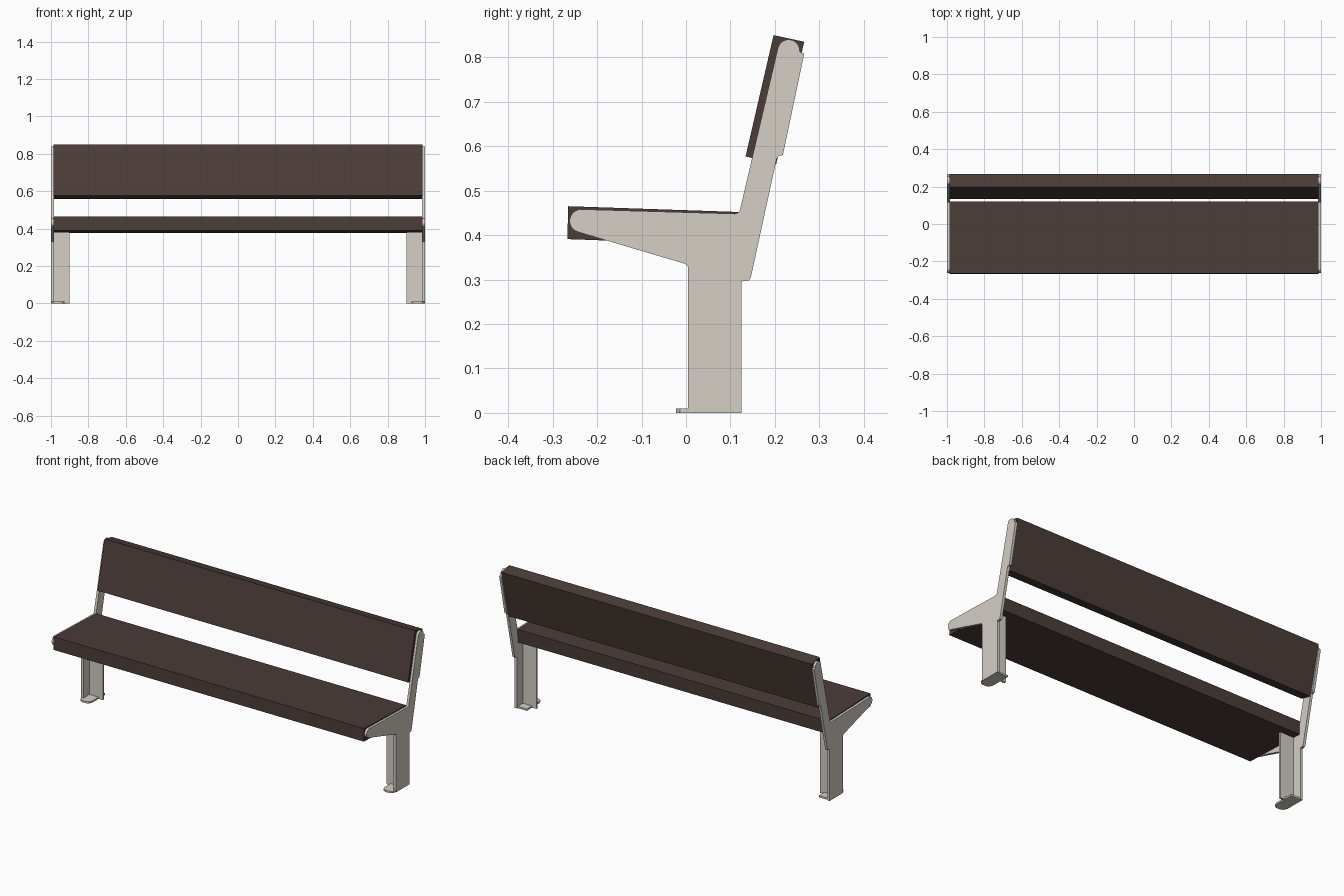
import bpy, bmesh, math

if "Cube" in bpy.data.objects:
    bpy.data.objects.remove(bpy.data.objects["Cube"])


def material(name, rgb):
    m = bpy.data.materials.new(name)
    m.diffuse_color = (*rgb, 1)
    m.use_nodes = True
    m.node_tree.nodes["Principled BSDF"].inputs["Base Color"].default_value = m.diffuse_color
    return m


WOOD = material("dark_wood", (0.07, 0.046, 0.04))
METAL = material("pale_metal", (0.66, 0.62, 0.56))


def make(name, bm, mat):
    bmesh.ops.recalc_face_normals(bm, faces=bm.faces)
    me = bpy.data.meshes.new(name)
    bm.to_mesh(me)
    bm.free()
    me.materials.append(mat)
    ob = bpy.data.objects.new(name, me)
    bpy.context.collection.objects.link(ob)
    return ob


def extrude(name, pts, offset, mat):
    """Fill a closed outline and extrude it by an offset vector."""
    bm = bmesh.new()
    face = bm.faces.new([bm.verts.new(p) for p in pts])
    geo = bmesh.ops.extrude_face_region(bm, geom=[face])["geom"]
    bmesh.ops.translate(bm, vec=offset,
                        verts=[g for g in geo if isinstance(g, bmesh.types.BMVert)])
    return make(name, bm, mat)


def arc(cy, cz, r, a0, a1, n=10):
    return [(cy + r * math.cos(math.radians(a0 + (a1 - a0) * i / n)),
             cz + r * math.sin(math.radians(a0 + (a1 - a0) * i / n)))
            for i in range(n + 1)]


def slab(name, profile):
    extrude(name, [(-0.986, y, z) for y, z in profile], (1.972, 0, 0), WOOD)


# Seat and backrest slabs, slightly tilted
slab("seat", [(-0.265, 0.465), (-0.267, 0.391), (0.118, 0.377), (0.12, 0.452)])
slab("backrest", [(0.134, 0.577), (0.203, 0.560), (0.266, 0.835), (0.197, 0.850)])

# Side frame outline: leg, upright with rounded top, seat arm with rounded nose
frame = [(0.005, 0), (0.125, 0), (0.125, 0.294), (0.128, 0.297), (0.142, 0.298),
         (0.146, 0.305), (0.204, 0.572), (0.208, 0.578), (0.218, 0.58),
         (0.266, 0.808), (0.256, 0.813)]
frame += arc(0.231, 0.815, 0.025, 0, 167)
frame += [(0.121, 0.455), (0.117, 0.450), (0.110, 0.448)]
frame += arc(-0.236, 0.432, 0.026, 88, 254)
frame += [(-0.004, 0.336), (0.003, 0.332), (0.005, 0.326)]

for s, side in ((-1, "left"), (1, "right")):
    extrude(side + "_side_frame", [(s * 0.985, y, z) for y, z in frame],
            (s * 0.015, 0, 0), METAL)
    # Web along the middle of the leg, standing inward from the frame
    extrude(side + "_leg_web",
            [(s * x, 0.06, z) for x, z in ((0.9, 0), (0.99, 0), (0.99, 0.385), (0.9, 0.385))],
            (0, 0.012, 0), METAL)
    # Foot plate with rounded front tab
    tab = [(0.998, 0.12), (0.998, 0.004), (0.990, -0.014), (0.975, -0.022),
           (0.950, -0.022), (0.935, -0.014), (0.927, 0.004), (0.927, 0.12)]
    extrude(side + "_foot_plate", [(s * x, y, 0) for x, y in tab], (0, 0, 0.01), METAL)
